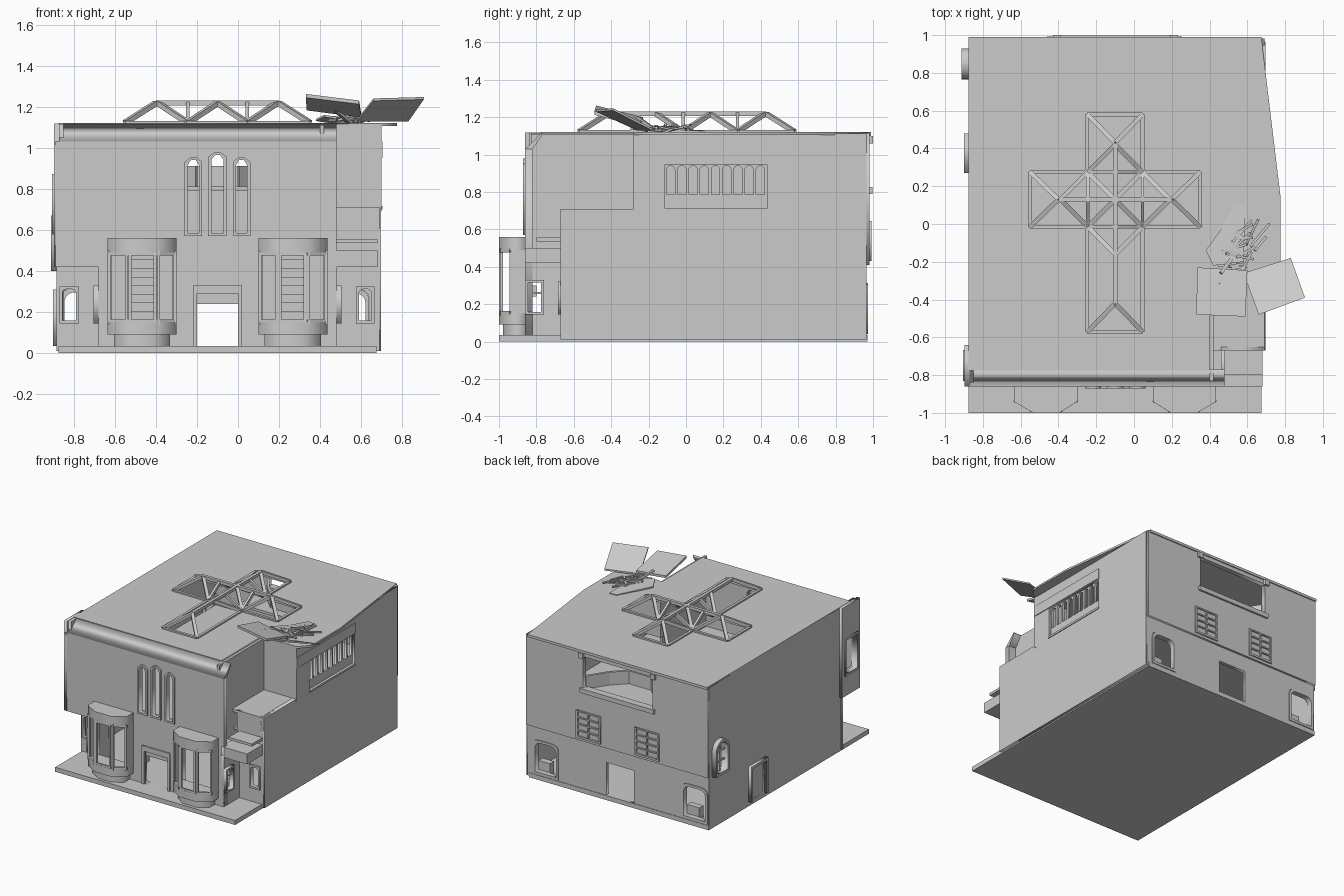
import bpy, bmesh, math, random
from mathutils import Vector

if "Cube" in bpy.data.objects:
    bpy.data.objects.remove(bpy.data.objects["Cube"])
random.seed(4)
CX = -0.1   # symmetry axis of the facade


def finish(name, bm):
    bmesh.ops.remove_doubles(bm, verts=bm.verts, dist=1e-5)
    bmesh.ops.recalc_face_normals(bm, faces=bm.faces)
    me = bpy.data.meshes.new(name)
    bm.to_mesh(me)
    ob = bpy.data.objects.new(name, me)
    bpy.context.collection.objects.link(ob)
    return ob


def rect(a, b, c, d):
    return [(a, c), (b, c), (b, d), (a, d)]


def arch(a, b, c, d, r):
    """rectangle whose two top corners are rounded"""
    p = [(a, c), (b, c)]
    for cx, s in ((b - r, 0), (a + r, 90)):
        for i in range(6):
            t = math.radians(s + 18 * i)
            p.append((cx + r * math.cos(t), d - r + r * math.sin(t)))
    return p


def pointed(a, b, c, d, rise=.025):
    return [(a, c), (b, c), (b, d - rise), ((a + b) / 2 + .012, d), ((a + b) / 2 - .012, d), (a, d - rise)]


def panel(name, axis, lo, hi, outline, holes=()):
    """flat outline with holes, spanning lo..hi along the given axis"""
    cu = bpy.data.curves.new(name, 'CURVE')
    cu.dimensions, cu.fill_mode, cu.extrude = '2D', 'BOTH', (hi - lo) / 2
    for pts in [outline, *holes]:
        s = cu.splines.new('POLY')
        s.points.add(len(pts) - 1)
        for p, (u, v) in zip(s.points, pts):
            p.co = (u, v, 0, 1)
        s.use_cyclic_u = True
    tmp = bpy.data.objects.new(name + "_tmp", cu)
    bpy.context.collection.objects.link(tmp)
    me = bpy.data.meshes.new_from_object(tmp.evaluated_get(bpy.context.evaluated_depsgraph_get()))
    bm = bmesh.new()
    bm.from_mesh(me)
    m = (lo + hi) / 2
    for v in bm.verts:
        a, b, w = v.co
        v.co = {'x': (m + w, a, b), 'y': (a, m + w, b), 'z': (a, b, m + w)}[axis]
    bpy.data.objects.remove(tmp)
    bpy.data.curves.remove(cu)
    bpy.data.meshes.remove(me)
    return finish(name, bm)


def box(name, x0, x1, y0, y1, z0, z1):
    bm = bmesh.new()
    bmesh.ops.create_cube(bm, size=1)
    for v in bm.verts:
        v.co = ((x0 + x1) / 2 + v.co.x * (x1 - x0), (y0 + y1) / 2 + v.co.y * (y1 - y0), (z0 + z1) / 2 + v.co.z * (z1 - z0))
    return finish(name, bm)


def beam(name, p, q, w=.024, h=.024):
    p, q = Vector(p), Vector(q)
    d = q - p
    rot = d.to_track_quat('Y', 'Z')
    bm = bmesh.new()
    bmesh.ops.create_cube(bm, size=1)
    for v in bm.verts:
        v.co = (p + q) / 2 + rot @ Vector((v.co.x * w, v.co.y * d.length, v.co.z * h))
    return finish(name, bm)


def slab(name, corners, t=.012):
    bm = bmesh.new()
    f = bm.faces.new([bm.verts.new(c) for c in corners])
    r = bmesh.ops.extrude_face_region(bm, geom=[f])
    bmesh.ops.translate(bm, vec=(0, 0, -t), verts=[g for g in r['geom'] if isinstance(g, bmesh.types.BMVert)])
    return finish(name, bm)


def grow(a, b, c, d, m):
    return (a - m, b + m, c - m, d + m)


# floors
box("ground_slab", -.875, .675, -1, .97, 0, .035)
box("upper_floor", -.85, .4, -.82, .94, .545, .565)
box("upper_floor_side", .4, .67, -.65, .94, .545, .565)

# front wall, parapet and openings
door = (-.21, .01, .035, .29)
wins = [(-.25, -.185, .58, .945), (-.135, -.065, .58, .97), (-.015, .05, .58, .945)]
bays = [rect(-.615, -.32, .1, .5), rect(.12, .415, .1, .5)]
panel("front_wall", 'y', -.86, -.82,
      [(-.68, .01), (.48, .01), (.48, 1.03), (-.89, 1.03), (-.89, .42), (-.68, .42)],
      [rect(*door)] + [pointed(*w) for w in wins] + bays)
panel("sloped_parapet", 'x', -.875, .48, [(-.86, 1.03), (-.82, 1.03), (-.77, 1.1), (-.77, 1.12)])
for w in wins:
    panel("lancet_frame", 'y', -.872, -.84, pointed(*grow(*w, .01)), [pointed(*grow(*w, -.005))])
panel("door_frame", 'y', -.87, -.85, [(-.22, .035), (-.22, .33), (.02, .33), (.02, .035), (.0, .035), (.0, .29), (-.2, .29), (-.2, .035)])
box("door_lintel", -.21, .01, -.83, -.8, .24, .3)

# bay windows, mirrored about the facade axis
for s in (-1, 1):
    prof = [(.2, -.85), (.2, -.94), (.295, -1), (.435, -1), (.535, -.94), (.535, -.85)]
    P = [(CX + s * x, y) for x, y in prof]
    small = [(CX + s * (.3675 + (x - .3675) * .82), -.85 + (y + .85) * .85) for x, y in prof]
    panel("bay_cap", 'z', .49, .56, P)
    panel("bay_sill", 'z', .09, .15, P)
    panel("bay_foot", 'z', .035, .09, small)
    for (ax, ay), (bx, by) in zip(P[1:4], P[2:5]):
        a, b = Vector((ax, ay)), Vector((bx, by))
        i = (b - a).normalized() * .009
        n = Vector((0, .008))
        for e in (a + i + n, b - i + n):
            beam("bay_post", (*e, .14), (*e, .5), .016, .016)
        for z in (.157, .483):
            beam("bay_rail", (*(a + n), z), (*(b + n), z), .014, .014)
    for k in (1, 4):
        x = P[k][0]
        e = .01 if P[k][0] < CX + s * .3675 else -.01
        box("bay_cheek", min(x, x + e), max(x, x + e), -.94, -.85, .14, .5)

# recessed corners with windows
for xa, xb, w, side, top in ((-.885, -.67, (-.86, -.785), -.68, .43), (.46, .69, (.585, .655), .46, .71)):
    fw = (*w, .155, .315)
    sw = (-.85, -.77, .155, .32)
    panel("corner_front_wall", 'y', -.67, -.65, rect(xa, xb, .01, top), [arch(*fw, .02)])
    panel("corner_window_frame", 'y', -.685, -.65, rect(*grow(*fw, .01)), [arch(*grow(*fw, -.004), .02)])
    panel("corner_side_wall", 'x', side, side + .02, rect(-.86, -.65, .01, .5), [rect(*sw)])
    o = side if side < 0 else side + .02
    k = -1 if side < 0 else 1
    panel("side_window_frame", 'x', min(o, o + k * .025), max(o, o + k * .025), rect(*grow(*sw, .01)),
          [rect(*grow(*sw, -.004))])
    box("side_window_bar", side, side + .02, -.85, -.77, .255, .265)
box("left_recess_ceiling", -.885, -.68, -.85, -.64, .42, .435)
box("right_canopy", .48, .68, -.86, -.66, .42, .5)
box("right_canopy_ledge", .48, .68, -.8, -.66, .535, .555)

# stepped terrace on the right
box("terrace_roof", .4, .69, -.67, -.27, .69, .71)
box("terrace_inner_wall", .4, .42, -.83, -.28, .5, 1.11)
box("terrace_back_wall", .4, .7, -.28, -.255, .69, 1.115)

# left wall
lw = (-.82, -.68, .59, .86)
la = (.785, .91, .42, .65)
panel("left_wall", 'x', -.875, -.85,
      [(-.66, .01), (.965, .01), (.965, 1.115), (-.84, 1.115), (-.84, .43), (-.66, .43)],
      [rect(*lw), arch(*la, .06), rect(.29, .46, .035, .29)])
panel("left_corner_panel", 'x', -.897, -.87, [(-.86, .42), (-.64, .42), (-.64, 1.118), (-.86, 1.118)], [rect(*lw)])
panel("left_window_frame", 'x', -.905, -.87, rect(*grow(*lw, .012)), [rect(*grow(*lw, -.005))])
panel("left_arch_frame", 'x', -.912, -.86, arch(*grow(*la, .02), .08), [arch(*la, .06)])
for z in (.49, .57):
    box("left_arch_bar", -.885, -.87, .785, .91, z, z + .01)
box("left_arch_mullion", -.885, -.87, .842, .852, .42, .645)
panel("left_door_frame", 'x', -.9, -.87, [(.27, .035), (.27, .31), (.48, .31), (.48, .035), (.46, .035), (.46, .29), (.29, .29), (.29, .035)])
box("left_door", -.865, -.85, .28, .47, .03, .3)

# right wall with arcade balcony
panel("right_wall", 'x', .665, .697,
      [(-.67, .01), (.965, .01), (.965, 1.112), (-.28, 1.112), (-.28, .71), (-.67, .71)],
      [rect(-.115, .435, .71, .945)])
panel("arcade", 'x', .665, .682, rect(-.12, .44, .7, .95),
      [arch(-.105 + .06 * i, -.06 + .06 * i, .785, .94, .022) for i in range(9)])
box("arcade_lintel", .69, .703, -.28, .44, .95, 1.03)
box("arcade_sill", .66, .703, -.12, .44, .7, .715)

# back walls
corners = [(.42, .64, .04, .31), (-.865, -.64, .04, .315)]
panel("back_wall_lower", 'y', .94, .966, rect(-.87, .69, .01, .43),
      [arch(*c, .05) for c in corners] + [rect(-.23, .01, .035, .29)])
for c in corners:
    panel("back_arch_frame", 'y', .93, .972, arch(*grow(*c, -.001), .05), [arch(*grow(*c, -.02), .045)])
    box("back_arch_bench", c[0] + .1, c[1] - .02, .88, .93, .035, .13)
panel("back_wall_upper", 'y', .945, .982, rect(-.875, .69, .41, 1.115), [rect(-.4, .2, .81, 1.07)])
for x in (.045, -.46):
    panel("back_shutter", 'y', .975, .993, rect(x, x + .21, .43, .645),
          [rect(x + .015 + .095 * i, x + .1 + .095 * i, .445 + .05 * j, .485 + .05 * j) for i in (0, 1) for j in range(4)])
box("balcony_floor", -.42, .22, .62, .95, .79, .81)
box("balcony_sill", -.42, .22, .94, .997, .79, .825)
pts = [(-.4, .95), (-.3, .8), (-.2, .7), (0, .7), (.1, .8), (.2, .95)]
for a, b in zip(pts, pts[1:]):
    beam("balcony_parapet", (*a, .86), (*b, .86), .02, .1)
for x in (-.41, .21):
    box("balcony_bracket", x - .02, x + .02, .97, 1.0, 1.06, 1.1)
box("back_cornice", -.875, .675, .97, .99, 1.1, 1.12)

# stairs behind both bays
for x in (-.52, .19):
    for i in range(12):
        box("stair_step", x, x + .13, -.6 + .06 * i, -.53 + .06 * i, .035 + .042 * i, .077 + .042 * i)

# roof with a cross-shaped opening
cross = [(-.25, -.57), (.045, -.57), (.045, -.015), (.35, -.015), (.35, .275), (.045, .275),
         (.045, .58), (-.25, .58), (-.25, .275), (-.55, .275), (-.55, -.015), (-.25, -.015)]
panel("roof", 'z', 1.105, 1.12,
      [(-.875, -.775), (.4, -.775), (.4, -.28), (.7, -.28), (.775, -.2), (.775, .15), (.675, .98), (-.875, .98)], [cross])
for a, b in zip(cross, cross[1:] + cross[:1]):
    beam("skylight_curb", (*a, 1.118), (*b, 1.118), .02, .026)

# hipped skylight trusses, one loop per arm
C, H = Vector((CX, .13, 1.122)), Vector((0, 0, .095))
for d, L in (((1, 0), .45), ((-1, 0), .45), ((0, 1), .45), ((0, -1), .7)):
    d = Vector((*d, 0))
    n = Vector((-d.y, d.x, 0)) * .145
    end = d * (L - .15) + H
    beam("ridge_beam", C + H, C + end)
    for s in (-1, 1):
        inner = d * .145 + n * s
        beam("hip_rafter", C + end, C + d * L + n * s)
        beam("diagonal_rafter", C + d * .29 + H, C + inner)
        beam("common_rafter", C + d * .145 + H, C + inner, .018)
        beam("valley_rafter", C + H, C + inner)

# torn roof pieces on the right
slab("torn_panel_left", [(.335, -.23, 1.2), (.6, -.245, 1.165), (.59, -.49, 1.23), (.33, -.48, 1.262)], .018)
slab("torn_panel_right", [(.58, -.26, 1.14), (.83, -.18, 1.14), (.905, -.39, 1.247), (.66, -.48, 1.24)])
slab("torn_panel_flat", [(.38, -.14, 1.14), (.46, -.03, 1.128), (.53, .1, 1.126), (.59, .1, 1.126), (.58, -.2, 1.135), (.42, -.22, 1.16)], .01)
for i in range(18):
    x, y, t = random.uniform(.5, .68), random.uniform(-.24, -.02), random.uniform(-.5, 1.2)
    r = random.uniform(.03, .09)
    d = Vector((math.cos(t) * r, math.sin(t) * r, random.uniform(-.015, .02)))
    m = Vector((x, y, 1.14))
    beam("broken_batten", m - d, m + d, .014, .01)
for s in (-.26, -.2):
    beam("broken_prop", (.5 - s * .2, s + .05, 1.12), (.48 + s * .1, s - .06, 1.2), .018, .014)
